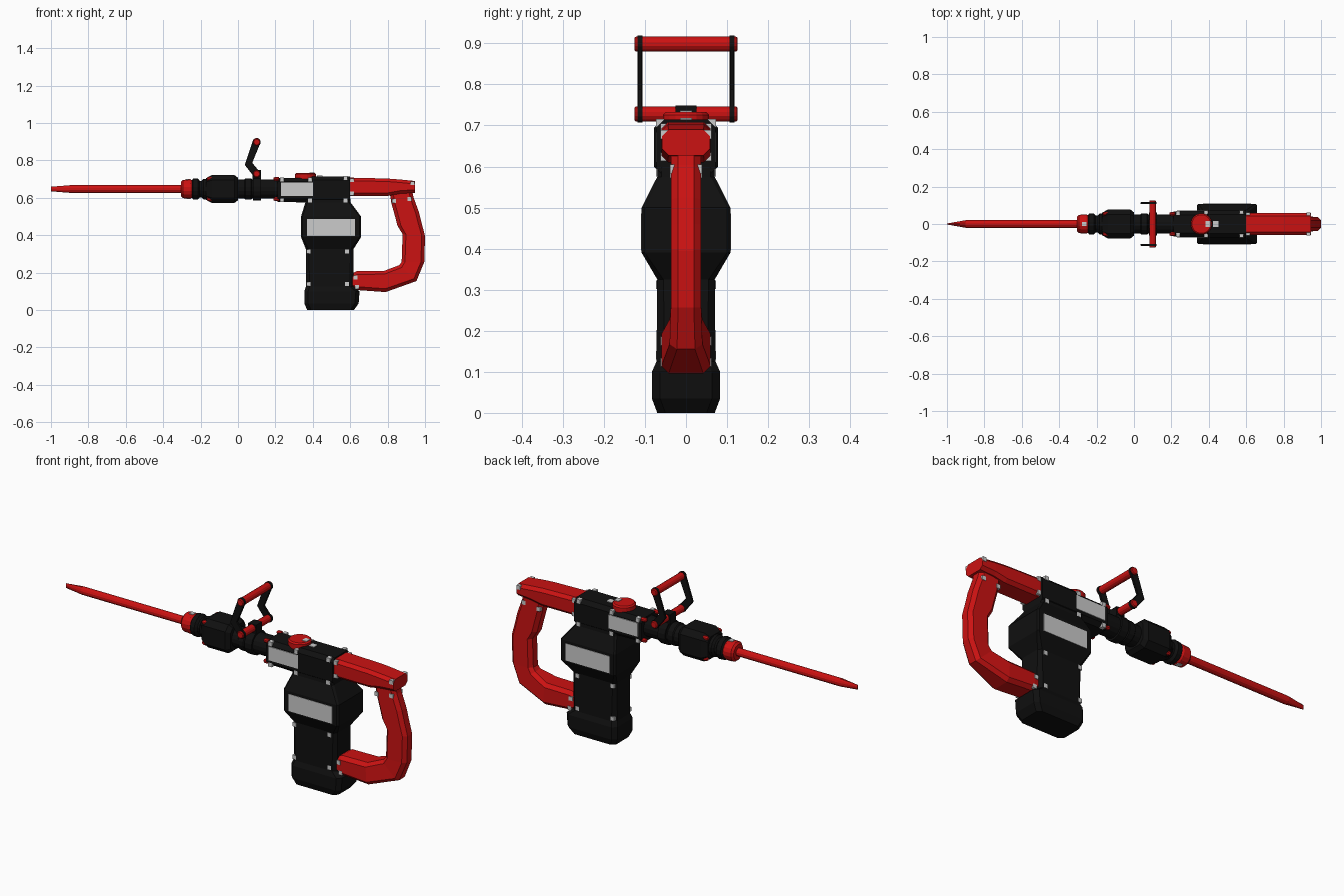
import bpy, bmesh, math
from mathutils import Vector


def material(name, rgb):
    m = bpy.data.materials.new(name)
    m.diffuse_color = (*rgb, 1)
    return m


RED = material("red", (0.6, 0.006, 0.006))
BLACK = material("black", (0.005, 0.005, 0.005))
SILVER = material("silver", (0.6, 0.6, 0.6))


def loft(name, rings, mat):
    """Skin a row of rings and cap both ends."""
    bm = bmesh.new()
    rows = [[bm.verts.new(p) for p in r] for r in rings]
    n = len(rows[0])
    for a, b in zip(rows, rows[1:]):
        for i in range(n):
            j = (i + 1) % n
            bm.faces.new((a[i], a[j], b[j], b[i]))
    bm.faces.new(rows[0])
    bm.faces.new(rows[-1][::-1])
    bmesh.ops.recalc_face_normals(bm, faces=bm.faces)
    me = bpy.data.meshes.new(name)
    bm.to_mesh(me)
    bm.free()
    me.materials.append(mat)
    ob = bpy.data.objects.new(name, me)
    bpy.context.collection.objects.link(ob)
    return ob


def section(p, q, hy, c, y=0):
    """Chamfered rectangle between two (x, z) points, half width hy."""
    p, q = Vector(p), Vector(q)
    d = (q - p).normalized() * c
    pts = [(p + d, -hy), (q - d, -hy), (q, c - hy), (q, hy - c),
           (q - d, hy), (p + d, hy), (p, hy - c), (p, c - hy)]
    return [(v.x, y + w, v.y) for v, w in pts]


def lathe(name, axis, centre, profile, mat, n=12):
    """Round part along an axis; profile is (offset along axis, radius)."""
    k = "xyz".index(axis)
    rings = []
    for t, r in profile:
        ring = []
        for i in range(n):
            a = 2 * math.pi * (i + 0.5) / n
            p = list(centre)
            p[k] += t
            p[(k + 1) % 3] += r * math.cos(a)
            p[(k + 2) % 3] += r * math.sin(a)
            ring.append(p)
        rings.append(ring)
    return loft(name, rings, mat)


def box(name, c, s, mat):
    x, y, z = c
    hx, hy, hz = (v / 2 for v in s)
    return loft(name, [[(x + i * hx, y + j * hy, z + k * hz)
                        for j, k in ((-1, -1), (1, -1), (1, 1), (-1, 1))] for i in (-1, 1)], mat)


Z = 0.647

# Chisel with flattened tip
chisel = lathe("chisel", "x", (0, 0, Z), [(-1, 0.021), (-0.9, 0.021), (-0.28, 0.021)], RED)
for v in chisel.data.vertices:
    if v.co.x < -0.95:
        v.co.y *= 0.12
        v.co.z = Z + (v.co.z - Z) * 0.6

# Chuck collar and neck
lathe("chuck_collar", "x", (0, 0, Z),
      [(-0.305, 0.04), (-0.295, 0.05), (-0.255, 0.052), (-0.24, 0.044)], RED, 16)
lathe("neck", "x", (0, 0, Z),
      [(-0.25, 0.042), (-0.24, 0.056), (-0.215, 0.058), (-0.205, 0.045),
       (-0.195, 0.045), (-0.185, 0.056), (-0.15, 0.056)], BLACK, 16)
for s in (-1, 1):
    box("collar_stud", (-0.265, 0, Z + s * 0.046), (0.024, 0.024, 0.014), SILVER)

# Front gearbox
loft("gearbox", [section((x, Z - h), (x, Z + h), w, c) for x, h, w, c in
                 ((-0.17, 0.058, 0.06, 0.02), (-0.14, 0.075, 0.078, 0.028),
                  (-0.02, 0.075, 0.078, 0.028), (0.0, 0.06, 0.062, 0.02))], BLACK)

# Barrel tube and clamp ring
lathe("barrel", "x", (0, 0, Z), [(-0.01, 0.053), (0.035, 0.053), (0.04, 0.058), (0.07, 0.058),
                                 (0.075, 0.053), (0.23, 0.053)], BLACK, 16)
lathe("clamp_ring", "x", (0, 0, Z), [(0.08, 0.063), (0.122, 0.063)], BLACK, 16)
box("clamp_block", (0.1, 0, 0.72), (0.046, 0.05, 0.056), BLACK)

# Red bolts on gearbox and housing fronts
for x in (-0.155, 0.203):
    for y in (-0.054, 0.054):
        for z in (Z - 0.054, Z + 0.054):
            lathe("bolt", "x", (x, y, z), [(-0.012, 0.007), (-0.006, 0.011), (0.015, 0.011)], RED, 8)

# Upper housing
loft("upper_housing", [section((x, a), (x, b), w, 0.02) for x, a, b, w in
                       ((0.21, 0.578, 0.706, 0.068), (0.385, 0.575, 0.706, 0.07),
                        (0.40, 0.575, 0.715, 0.072), (0.60, 0.575, 0.715, 0.072))], BLACK)

# Motor housing, bulge and base lofted upward
loft("motor_housing", [section((a, z), (b, z), w, c) for z, a, b, w, c in
                       ((0, 0.37, 0.62, 0.07, 0.02), (0.035, 0.355, 0.645, 0.083, 0.02),
                        (0.1, 0.355, 0.65, 0.083, 0.02), (0.125, 0.363, 0.617, 0.072, 0.02),
                        (0.325, 0.363, 0.617, 0.07, 0.015), (0.39, 0.337, 0.658, 0.108, 0.008),
                        (0.5, 0.337, 0.658, 0.108, 0.008), (0.575, 0.36, 0.602, 0.07, 0.01),
                        (0.62, 0.36, 0.598, 0.068, 0.01))], BLACK)

# Blank plates on both sides
for s in (-1, 1):
    box("upper_plate", (0.315, s * 0.066, 0.647), (0.17, 0.014, 0.072), SILVER)
    box("motor_plate", (0.497, s * 0.104, 0.441), (0.255, 0.012, 0.09), SILVER)

# Selector dial on top
lathe("selector_dial", "z", (0.36, 0, 0), [(0.69, 0.057), (0.726, 0.057), (0.733, 0.05)], RED, 20)
box("dial_mark", (0.395, 0, 0.73), (0.026, 0.03, 0.012), SILVER)
box("housing_mark", (0.437, 0, 0.714), (0.03, 0.03, 0.008), SILVER)

# Rear handle: top block, then one loft for grip and lower arm
loft("handle_top", [section((x, a), (x, b), w, 0.016) for x, a, b, w in
                    ((0.59, 0.61, 0.708, 0.06), (0.80, 0.61, 0.703, 0.06),
                     (0.865, 0.622, 0.698, 0.06), (0.945, 0.627, 0.69, 0.058))], RED)
loft("handle_grip", [section(p, q, w, 0.018) for p, q, w in
                     (((0.81, 0.635), (0.93, 0.645), 0.037),
                      ((0.82, 0.572), (0.938, 0.604), 0.037),
                      ((0.842, 0.492), (0.967, 0.524), 0.037),
                      ((0.853, 0.45), (0.983, 0.46), 0.037),
                      ((0.88, 0.406), (1.0, 0.396), 0.037),
                      ((0.875, 0.257), (0.996, 0.257), 0.037),
                      ((0.862, 0.24), (0.954, 0.155), 0.04),
                      ((0.783, 0.21), (0.789, 0.096), 0.06),
                      ((0.635, 0.208), (0.635, 0.107), 0.06),
                      ((0.6, 0.19), (0.6, 0.12), 0.055))], RED)

# Front side handle: two bars and bent arms
for z in (0.728, 0.898):
    lathe("side_handle_bar", "y", (0.1, 0, z),
          [(-0.126, 0.015), (-0.122, 0.019), (0.122, 0.019), (0.126, 0.015)], RED)
for s in (-1, 1):
    y = s * 0.112
    loft("side_handle_arm", [section(p, q, 0.006, 0.002, y) for p, q in
                             (((0.08, 0.72), (0.119, 0.735)), ((0.036, 0.776), (0.076, 0.787)),
                              ((0.08, 0.906), (0.119, 0.892)))], BLACK)
    for z in (0.728, 0.898):
        lathe("arm_eye", "y", (0.1, y, z), [(-0.006, 0.022), (0.006, 0.022)], BLACK, 12)

# Square silver screws, mirrored side to side: x, z, y
SCREWS = [(0.235, 0.697, 0.059), (0.385, 0.697, 0.061), (0.575, 0.705, 0.063),
          (0.235, 0.587, 0.059), (0.385, 0.586, 0.061), (0.575, 0.586, 0.063),
          (0.378, 0.312, 0.062), (0.582, 0.312, 0.062), (0.378, 0.14, 0.062), (0.582, 0.14, 0.062),
          (0.61, 0.694, 0.051), (0.61, 0.624, 0.051), (0.933, 0.678, 0.051),
          (0.628, 0.175, 0.052), (0.637, 0.123, 0.051), (0.833, 0.582, 0.029), (0.918, 0.594, 0.029)]
for x, z, y in SCREWS:
    for s in (-1, 1):
        box("screw", (x, s * y, z), (0.021, 0.021, 0.021), SILVER)
